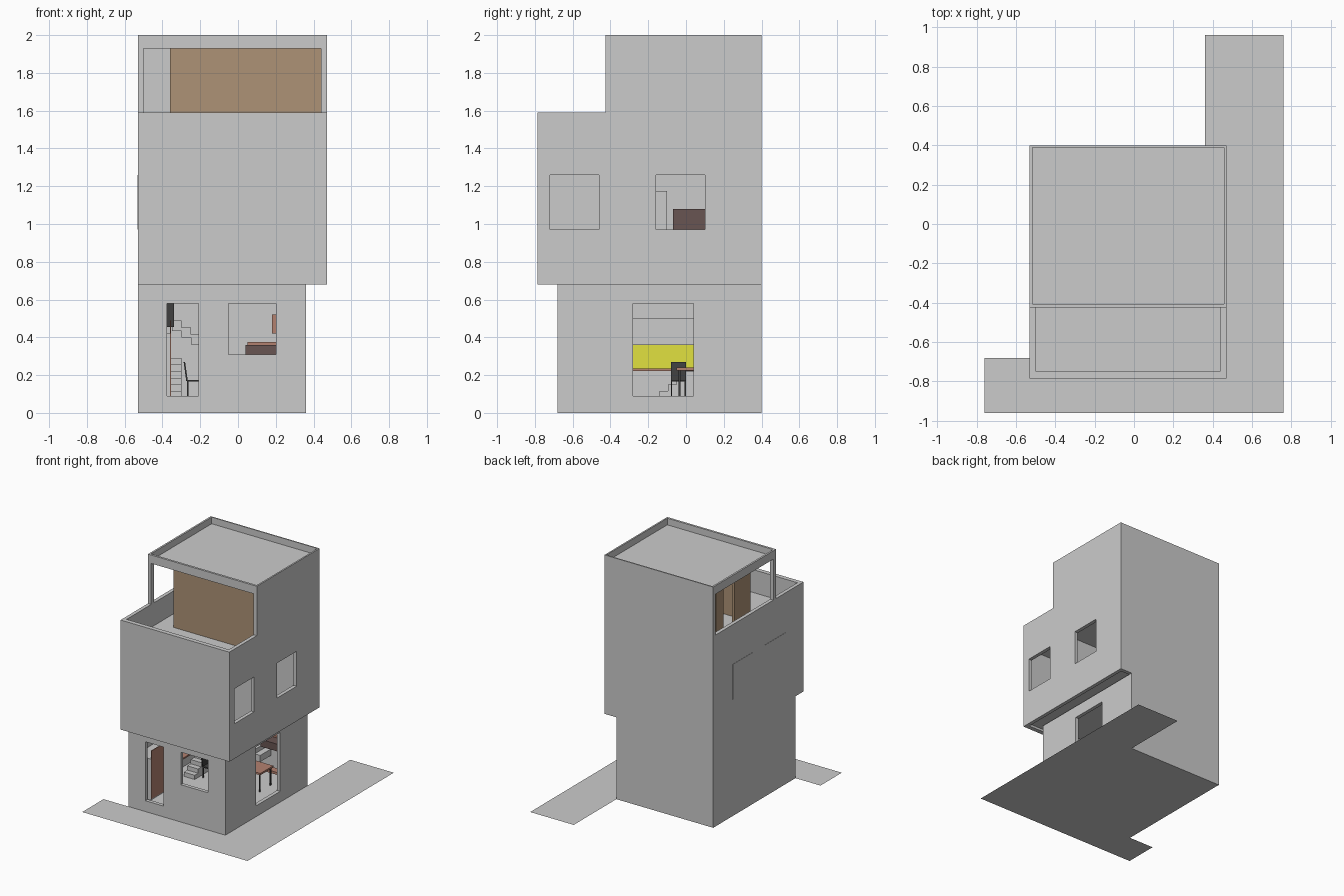
import bpy, bmesh, math
from mathutils import Matrix, Vector

if "Cube" in bpy.data.objects:
    bpy.data.objects.remove(bpy.data.objects["Cube"])


def material(name, rgb):
    m = bpy.data.materials.new(name)
    m.diffuse_color = (*rgb, 1)
    m.use_nodes = True
    m.node_tree.nodes["Principled BSDF"].inputs["Base Color"].default_value = m.diffuse_color
    return m


WOOD = material("warm_wood", (0.42, 0.29, 0.18))
SALMON = material("salmon_wood", (0.45, 0.22, 0.16))
MAUVE = material("mauve_fabric", (0.14, 0.09, 0.085))
YELLOW = material("yellow_tile", (0.75, 0.75, 0.05))
BLACK = material("dark_metal", (0.05, 0.05, 0.05))


def mesh_object(name, bm, mat=None):
    me = bpy.data.meshes.new(name)
    bmesh.ops.recalc_face_normals(bm, faces=bm.faces)
    bm.to_mesh(me)
    bm.free()
    ob = bpy.data.objects.new(name, me)
    bpy.context.collection.objects.link(ob)
    if mat:
        me.materials.append(mat)
    return ob


def boxes(name, spans, mat=None):
    """One object from boxes given as (x0, x1, y0, y1, z0, z1)."""
    bm = bmesh.new()
    for x0, x1, y0, y1, z0, z1 in spans:
        mid = Vector((x0 + x1, y0 + y1, z0 + z1)) / 2
        size = Matrix.Diagonal((x1 - x0, y1 - y0, z1 - z0, 1))
        bmesh.ops.create_cube(bm, size=1, matrix=Matrix.Translation(mid) @ size)
    return mesh_object(name, bm, mat)


def carve(ob, cuts):
    for i, c in enumerate(cuts):
        cutter = boxes(f"{ob.name}_cutter_{i}", [c])
        cutter.hide_render = True
        cutter.hide_viewport = False
        cutter.display_type = 'WIRE'
        mod = ob.modifiers.new("opening", 'BOOLEAN')
        mod.operation, mod.solver, mod.object = 'DIFFERENCE', 'EXACT', cutter


def stairs(name, count, start, run, rise, width, axis, base=None):
    """Stepped blocks climbing from start along +y or -x."""
    x, y, z = start
    out = []
    for i in range(count):
        top = z + rise * (i + 1)
        low = base if base is not None else top - rise * 1.5
        if axis == 'y':
            out.append((x, x + width, y + run * i, y + run * (i + 1), low, top))
        else:
            out.append((x - run * (i + 1), x - run * i, y, y + width, low, top))
    return boxes(name, out)


# L-shaped pavement
bm = bmesh.new()
pts = [(-.76, -.96), (.76, -.96), (.76, .96), (.36, .96), (.36, -.68), (-.76, -.68)]
bm.faces.new([bm.verts.new((x, y, 0)) for x, y in pts])
pavement = mesh_object("pavement", bm)

# ground storey shell with three openings
ground_storey = boxes("ground_storey_walls", [(-.53, .36, -.68, .40, 0, .68)])
carve(ground_storey, [
    (-.50, .33, -.65, .37, .08, .9),
    (-.375, -.21, -.8, -.6, .09, .58),
    (-.05, .20, -.8, -.6, .31, .58),
    (.2, .5, -.28, .04, .09, .58)])

# overhanging upper shell: void, terrace cut, side opening, roof recess, windows
upper = boxes("upper_walls", [(-.53, .47, -.785, .40, .68, 2.0)])
carve(upper, [
    (-.50, .44, -.748, .37, .5, 1.93),
    (-1, 1, -1, -.425, 1.59, 3),
    (-.7, -.45, -.39, .37, 1.59, 1.93),
    (-.515, .457, -.407, .39, 1.945, 3),
    (.3, .7, -.72, -.46, .97, 1.26),
    (.3, .7, -.16, .10, .97, 1.26)])

# floors
boxes("upper_floor", [(-.50, .44, -.748, .37, .70, .73)])
boxes("terrace_floor", [(-.50, .44, -.748, .37, 1.37, 1.40)])

# shut windows on the left wall
boxes("left_windows", [(-.532, -.525, y, y + .265, .97, 1.26) for y in (-.545, -.12)])

# wooden roof room: front wall and slatted side with gaps
boxes("roof_room_front", [(-.36, .44, -.33, -.31, 1.40, 1.93)], WOOD)
boxes("roof_room_side", [
    (-.36, -.34, -.31, -.12, 1.40, 1.93),
    (-.36, -.34, .02, .12, 1.40, 1.93),
    (-.36, -.34, .30, .37, 1.40, 1.93),
    (-.36, -.34, -.12, .02, 1.88, 1.93),
    (-.36, -.34, .12, .30, 1.88, 1.93)], WOOD)

# upper storey interior
boxes("partitions", [(-.50, .44, -.41, -.39, .73, 1.37), (-.50, .44, .12, .14, .73, 1.37)])
boxes("bedroom_wardrobe", [(-.45, -.25, -.30, -.10, .73, 1.175)])
boxes("bedroom_bed", [(-.2, .25, -.07, .11, .73, 1.08)], MAUVE)

# kitchen along the left wall
boxes("tall_cabinet", [(-.50, -.36, -.63, -.28, .08, .42)])
boxes("cabinet_doors", [(-.36, -.355, -.63 + i * .175, -.46 + i * .175, .09, .49)
                        for i in range(2)], SALMON)
boxes("tile_backsplash", [(-.50, -.49, -.28, .18, .235, .36)], YELLOW)
boxes("worktop", [(-.50, -.40, -.28, .18, .222, .235)], SALMON)
boxes("wall_cupboards", [(-.50, -.42, -.28, .18, .36, .50)])
boxes("extractor_hood", [(-.42, -.34, -.30, -.285, .455, .58)], BLACK)

# stairs in two flights
stairs("lower_stairs", 6, (-.40, -.14, .08), .045, .035, .10, 'y', .08)
stairs("upper_stairs", 8, (.05, .22, .20), .05, .036, .14, '-x')

# dining table, bench and low cabinet
boxes("table_top", [(.02, .24, -.05, .12, .225, .24)], SALMON)
boxes("table_legs", [(x, x + .01, y, y + .01, .08, .225)
                     for x in (.03, .22) for y in (-.04, .10)], BLACK)
boxes("bench", [(-.05, .30, .16, .22, .15, .17), (-.04, -.02, .16, .22, .08, .15),
                (.27, .29, .16, .22, .08, .15)], SALMON)
boxes("wall_shelf", [(.05, .28, .33, .37, .36, .375), (.18, .28, .35, .37, .42, .52)], SALMON)
boxes("sofa", [(.04, .28, .24, .36, .30, .36)], MAUVE)


# chairs with slanted backs
def chair(name, x, y):
    bits = [(x, x + .08, y, y + .08, .165, .175)]
    bits += [(x + dx, x + dx + .007, y + dy, y + dy + .007, .08, .165)
             for dx in (0, .073) for dy in (0, .073)]
    boxes(name, bits, BLACK)
    back = boxes(name + "_back", [(-.004, .004, 0, .08, 0, .10)], BLACK)
    back.location = (x, y, .17)
    back.rotation_euler.y = math.radians(-8)


chair("chair_left", -.27, -.08)
chair("chair_right", -.12, -.08)
